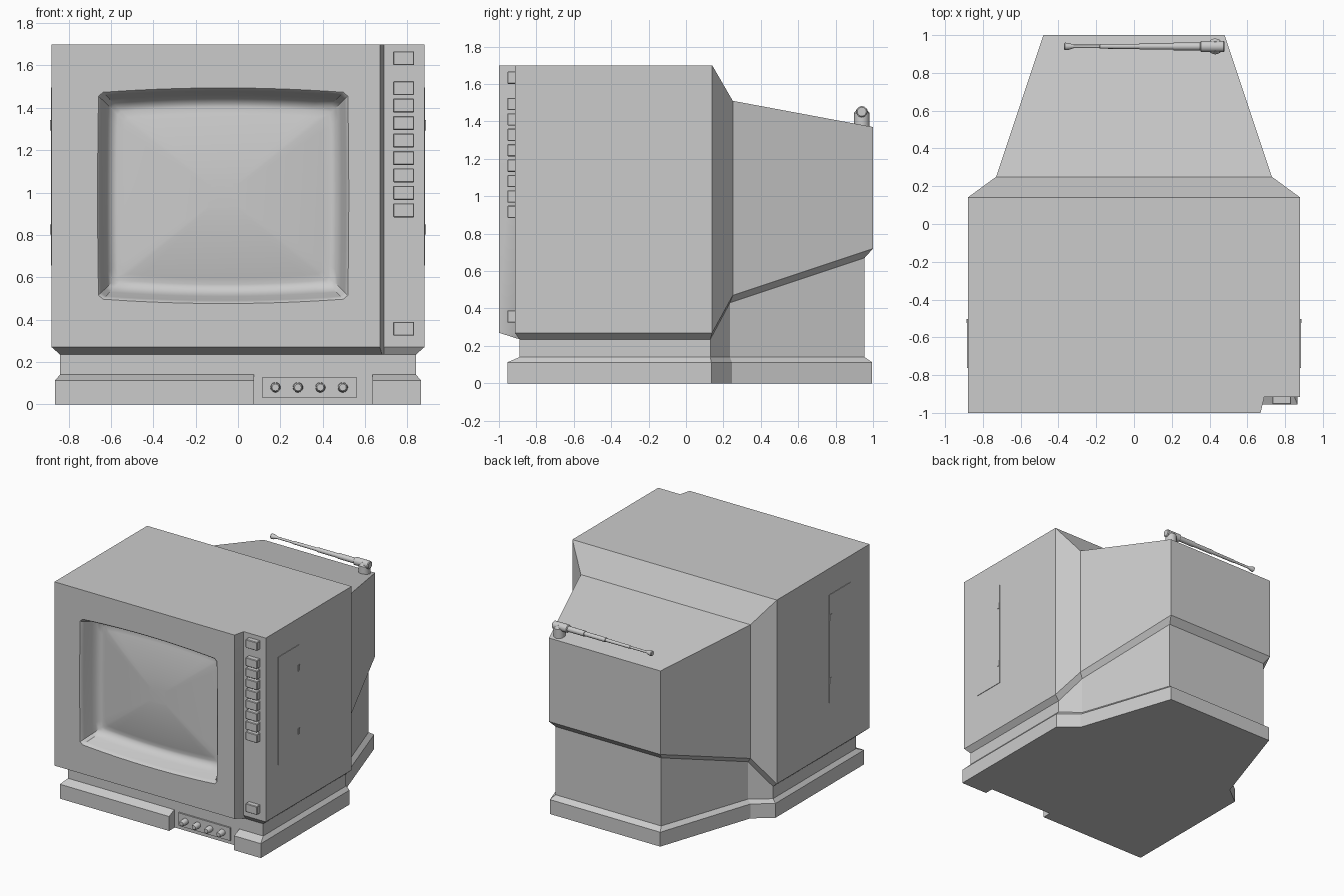
import bpy, bmesh, math
from mathutils import Matrix, Vector

if "Cube" in bpy.data.objects:
    bpy.data.objects.remove(bpy.data.objects["Cube"])


def finish(bm, name, smooth=None):
    bmesh.ops.recalc_face_normals(bm, faces=bm.faces[:])
    mesh = bpy.data.meshes.new(name)
    bm.to_mesh(mesh)
    bm.free()
    ob = bpy.data.objects.new(name, mesh)
    bpy.context.collection.objects.link(ob)
    if smooth:
        bpy.ops.object.select_all(action='DESELECT')
        ob.select_set(True)
        bpy.context.view_layer.objects.active = ob
        bpy.ops.object.shade_smooth_by_angle(angle=math.radians(smooth))
    return ob


def loft(bm, rings, skip=()):
    """Bridge closed rings of points; skip lists (row, column) faces to leave open."""
    vs = [[bm.verts.new(p) for p in r] for r in rings]
    n = len(vs[0])
    for k in range(len(vs) - 1):
        for i in range(n):
            if (k, i) not in skip:
                j = (i + 1) % n
                bm.faces.new((vs[k][i], vs[k][j], vs[k + 1][j], vs[k + 1][i]))
    return vs


def box(name, lo, hi, bevel=0.0):
    lo, hi = Vector(lo), Vector(hi)
    bm = bmesh.new()
    bmesh.ops.create_cube(bm, size=1, matrix=Matrix.Translation((lo + hi) / 2)
                          @ Matrix.Diagonal((*(hi - lo), 1)))
    if bevel:
        bmesh.ops.bevel(bm, geom=bm.edges[:], offset=bevel, segments=1, affect='EDGES')
    return finish(bm, name)


def turned(name, origin, axis, profile, sides=20):
    """Lathe (distance, radius) pairs along an axis."""
    rot = Vector((0, 0, 1)).rotation_difference(Vector(axis)).to_matrix()
    rings = [[Vector(origin) + rot @ Vector((r * math.cos(a), r * math.sin(a), d))
              for a in (2 * math.pi * i / sides for i in range(sides))]
             for d, r in profile]
    bm = bmesh.new()
    vs = loft(bm, rings)
    bm.faces.new(vs[0])
    bm.faces.new(vs[-1])
    return finish(bm, name, 35)


def outline(front, rear):
    """Front points, then the rear right points and their mirror image."""
    return front + rear + [(-x, y) for x, y in reversed(rear)]


def heights(front, rear):
    return front + rear + rear[::-1]


def ring(plan, zs):
    return [(x, y, z) for (x, y), z in zip(plan, zs)]


# Casing: outline with stepped-back control strip, tapering rear
shell = outline([(-.88, -1), (.67, -1), (.69, -.915), (.88, -.915)],
                [(.88, .14), (.73, .25), (.48, 1)])
under = outline([(-.84, -.89), (.68, -.89), (.69, -.89), (.84, -.89)],
                [(.84, .13), (.70, .235), (.455, .955)])
bm = bmesh.new()
v = loft(bm, [ring(under, heights([.235] * 4, [.235, .43, .67])),
              ring(shell, heights([.27] * 4, [.27, .47, .72])),
              ring(shell, heights([1.7] * 4, [1.7, 1.51, 1.37]))], skip={(1, 0)})
top = v[2]
for ids in ([0, 1, 2, 3, 4, 9], [9, 4, 5, 8], [8, 5, 6, 7]):
    bm.faces.new([top[i] for i in ids])


# Screen recess: bowed rectangle swept inward, then a domed screen
def screen_ring(inset, depth, s=1.0, n=14):
    hw, hh = .588 - inset, .487 - inset
    pts = []
    for side in range(4):
        for i in range(n):
            t = (2 * i / (n - 1) - 1) * .965
            bow = 1 - t * t
            if side % 2 == 0:
                p = (hw * t, -hh - .022 * bow)
            else:
                p = (hw + .005 * bow, hh * t)
            if side > 1:
                p = (-p[0], -p[1])
            pts.append((-.07 + s * p[0], -1 + depth, .985 + s * p[1]))
    return pts


lip = [(0, 0), (.006, .006), (.014, .03), (.034, .10), (.046, .13),
       (.06, .146), (.075, .156), (.09, .159)]
rings = [screen_ring(a, d) for a, d in lip]
rings += [screen_ring(.09, .159 - .045 * (1 - s * s), s)
          for s in (.93, .85, .75, .6, .45, .3, .15)]
w = loft(bm, rings)
bm.faces.new(w[-1])
border = [v[1][0], v[1][1], v[2][1], v[2][0]]
edges = [bm.edges.get((l[i], l[(i + 1) % len(l)]))
         for l in (border, w[0]) for i in range(len(l))]
bmesh.ops.triangle_fill(bm, edges=edges, use_beauty=True, normal=(0, -1, 0))
finish(bm, "casing", 30)

# Base: plinth with a front notch, narrowing into the neck
rear = [(.865, .135), (.725, .245), (.475, .995)]
foot = outline([(-.865, -.955), (.075, -.955), (.075, -.885),
                (.635, -.885), (.635, -.955), (.865, -.955)], rear)
neck = outline([(-.84, -.89), (.075, -.89), (.075, -.885),
                (.635, -.885), (.635, -.89), (.84, -.89)],
               [(.84, .13), (.70, .235), (.455, .955)])
bm = bmesh.new()
v = loft(bm, [ring(foot, [0] * 12), ring(foot, [.112] * 12), ring(neck, [.14] * 12),
              ring(neck, heights([.235] * 6, [.235, .43, .67]))])
bm.faces.new(v[0])
finish(bm, "base")

# Knob panel and knobs in the notch
box("knob_panel", (.115, -.897, .03), (.56, -.88, .13))
for i in range(4):
    turned(f"knob_{i + 1}", (.177 + .106 * i, -.89, .08), (0, -1, 0),
           [(0, .024), (.05, .022), (.06, .016)])

# Control strip buttons
for i, z in enumerate([1.634] + [1.493 - .0824 * k for k in range(8)] + [.357]):
    box(f"button_{i + 1}", (.732, -.955, z - .033), (.832, -.905, z + .033), .004)

# Side doors with two latches each
for s, side in ((1, "right"), (-1, "left")):
    def span(lo, hi):
        return sorted((s * lo, s * hi))
    a, b = span(.87, .884)
    box(f"door_{side}", (a, -.762, .655), (b, -.502, 1.495))
    a, b = span(.87, .888)
    for k, z in enumerate((.825, 1.318)):
        box(f"latch_{side}_{k + 1}", (a, -.524, z - .024), (b, -.503, z + .024))

# Telescopic antenna lying along the back edge
turned("antenna_post", (.43, .94, 1.36), (0, 0, 1),
       [(0, .042), (.085, .042), (.095, .032), (.11, .026)])
turned("antenna_rod", (.48, .94, 1.452), (-1, 0, 0),
       [(0, .024), (.006, .03), (.125, .03), (.13, .021), (.27, .021), (.272, .017),
        (.45, .017), (.452, .013), (.66, .012), (.662, .009), (.80, .009),
        (.825, .018), (.845, .02), (.85, .016)])
